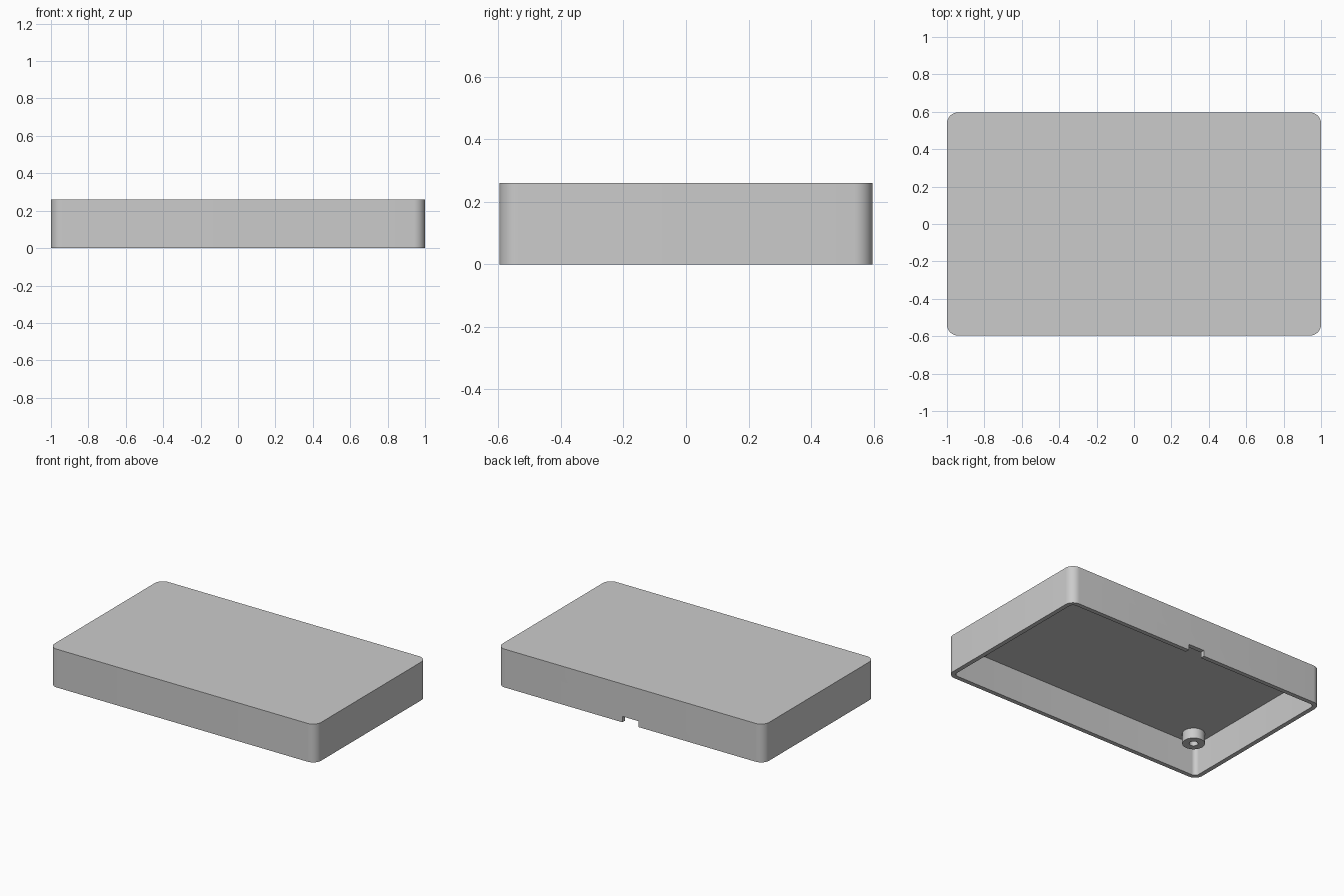
import bpy, bmesh, math

if "Cube" in bpy.data.objects:
    bpy.data.objects.remove(bpy.data.objects["Cube"])

HX, HY, H = 1.0, 0.597, 0.26        # half length, half depth, height
WALL, CEIL, R = 0.03, 0.22, 0.06    # wall thickness, inner ceiling, corner radius

grey = bpy.data.materials.new("plain_grey")
grey.diffuse_color = (0.6, 0.6, 0.6, 1)
grey.use_nodes = True
grey.node_tree.nodes["Principled BSDF"].inputs["Base Color"].default_value = grey.diffuse_color


def finish(name, bm):
    bmesh.ops.recalc_face_normals(bm, faces=bm.faces)
    me = bpy.data.meshes.new(name)
    bm.to_mesh(me)
    bm.free()
    me.materials.append(grey)
    ob = bpy.data.objects.new(name, me)
    bpy.context.collection.objects.link(ob)
    return ob


def smooth(ob):
    bpy.ops.object.select_all(action='DESELECT')
    ob.select_set(True)
    bpy.context.view_layer.objects.active = ob
    bpy.ops.object.shade_smooth_by_angle(angle=math.radians(30))


def rounded_slab(name, hx, hy, r, z0, z1, n=10):
    bm = bmesh.new()
    verts = []
    for q, (sx, sy) in enumerate([(1, 1), (-1, 1), (-1, -1), (1, -1)]):
        for i in range(n + 1):
            a = math.pi / 2 * (q + i / n)
            verts.append(bm.verts.new((sx * (hx - r) + r * math.cos(a),
                                       sy * (hy - r) + r * math.sin(a), z0)))
    face = bm.faces.new(verts)
    ext = bmesh.ops.extrude_face_region(bm, geom=[face])
    top = [v for v in ext["geom"] if isinstance(v, bmesh.types.BMVert)]
    bmesh.ops.translate(bm, verts=top, vec=(0, 0, z1 - z0))
    return finish(name, bm)


def cut(ob, cutter):
    mod = ob.modifiers.new("cut", 'BOOLEAN')
    mod.operation, mod.solver, mod.object = 'DIFFERENCE', 'EXACT', cutter
    bpy.context.view_layer.objects.active = ob
    bpy.ops.object.modifier_apply(modifier=mod.name)
    bpy.data.objects.remove(cutter)


# cover shell, open underneath
cover = rounded_slab("cover_shell", HX, HY, R, 0, H)
cut(cover, rounded_slab("cavity_cutter", HX - WALL, HY - WALL, R - WALL, -0.1, CEIL))

# cable notch at the bottom of the back wall
bm = bmesh.new()
bmesh.ops.create_cube(bm, size=1)
bmesh.ops.scale(bm, vec=(0.12, 0.14, 0.14), verts=bm.verts)
bmesh.ops.translate(bm, vec=(0, HY, -0.03), verts=bm.verts)
cut(cover, finish("notch_cutter", bm))
smooth(cover)


# hollow screw posts hanging from the ceiling in the four corners
def screw_post(name, x, y, r=0.07, hole=0.027, z0=0.15, n=32):
    bm = bmesh.new()
    profile = [(hole, CEIL), (hole, z0), (r, z0), (r, CEIL)]
    rings = [[bm.verts.new((x + p * math.cos(2 * math.pi * i / n),
                            y + p * math.sin(2 * math.pi * i / n), z))
              for i in range(n)] for p, z in profile]
    for k in range(4):
        a, b = rings[k], rings[(k + 1) % 4]
        for i in range(n):
            j = (i + 1) % n
            bm.faces.new((a[i], a[j], b[j], b[i]))
    smooth(finish(name, bm))


for sx, side in ((-1, "left"), (1, "right")):
    for sy, end in ((-1, "front"), (1, "back")):
        screw_post(f"screw_post_{end}_{side}", sx * (HX - 0.13), sy * (HY - 0.13))
